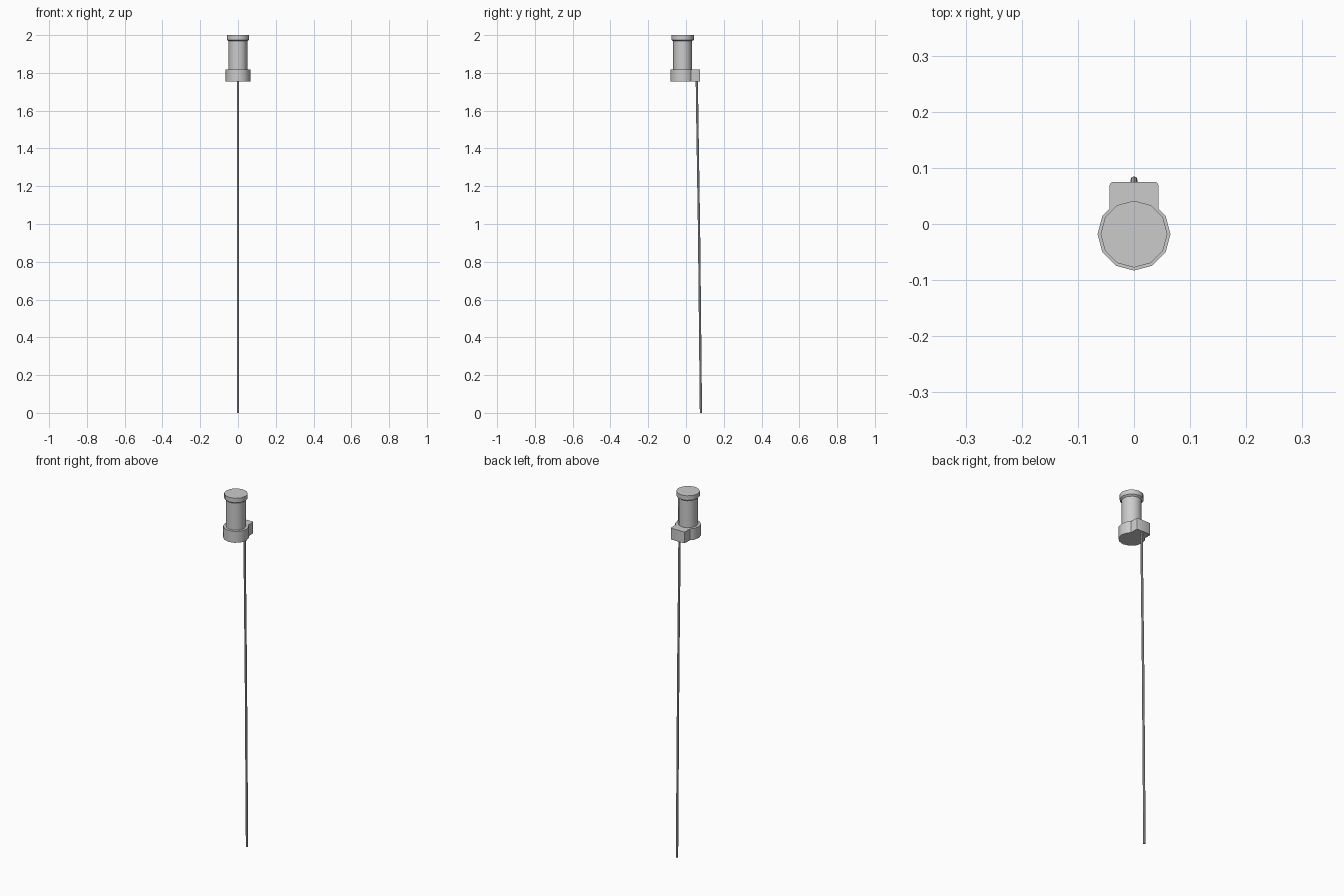
import bpy, bmesh, math
from mathutils import Vector

if "Cube" in bpy.data.objects:
    bpy.data.objects.remove(bpy.data.objects["Cube"])

SIDES = 12
AXIS_Y = -0.018


def finish(name, bm, angle=35):
    bmesh.ops.recalc_face_normals(bm, faces=bm.faces)
    mesh = bpy.data.meshes.new(name)
    bm.to_mesh(mesh)
    bm.free()
    ob = bpy.data.objects.new(name, mesh)
    bpy.context.collection.objects.link(ob)
    bpy.ops.object.select_all(action='DESELECT')
    ob.select_set(True)
    bpy.context.view_layer.objects.active = ob
    bpy.ops.object.shade_smooth_by_angle(angle=math.radians(angle))
    return ob


def loft(name, sections, sides):
    """Skin horizontal rings given as (centre, radius) and cap both ends."""
    bm = bmesh.new()
    rings = []
    for centre, r in sections:
        c = Vector(centre)
        rings.append([bm.verts.new(c + Vector((r * math.cos(a), r * math.sin(a), 0)))
                      for a in (i * math.tau / sides for i in range(sides))])
    for lo, hi in zip(rings, rings[1:]):
        for i in range(sides):
            j = (i + 1) % sides
            bm.faces.new((lo[i], lo[j], hi[j], hi[i]))
    bm.faces.new(rings[0][::-1])
    bm.faces.new(rings[-1])
    return finish(name, bm)


# Housing: wide base collar, narrower barrel, flared top cap
profile = [(0.065, 1.755), (0.065, 1.818), (0.05, 1.818),
           (0.05, 1.968), (0.0595, 1.975), (0.0595, 2.0)]
loft("housing", [((0, AXIS_Y, z), r) for r, z in profile], SIDES)

# Mounting block behind the collar, with eased rear corners
bm = bmesh.new()
bmesh.ops.create_cube(bm, size=1)
for v in bm.verts:
    v.co = Vector((v.co.x * 0.087, 0.0375 + v.co.y * 0.075, 1.7865 + v.co.z * 0.063))
rear = [e for e in bm.edges if all(v.co.y > 0.07 for v in e.verts)
        and abs(e.verts[0].co.z - e.verts[1].co.z) > 0.01]
bmesh.ops.bevel(bm, geom=rear, offset=0.006, segments=2, profile=0.5, affect='EDGES')
finish("mounting_block", bm)

# Long thin cable hanging from the block, drifting backwards to the floor
path = [(0.079, 0.0), (0.069, 0.97), (0.06, 1.55), (0.057, 1.77)]
loft("cable", [((0, y, z), 0.006) for y, z in path], 8)
